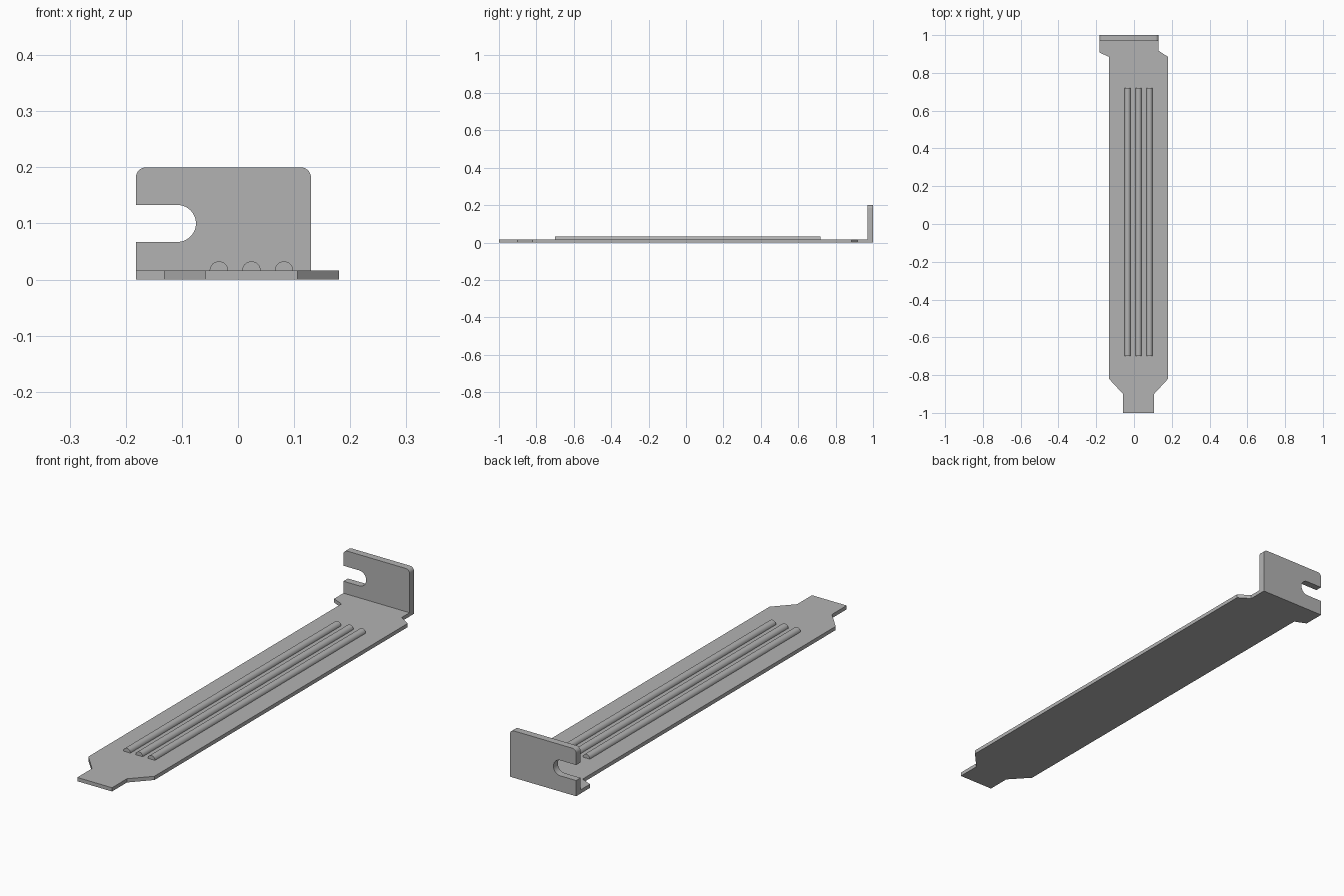
import bpy, bmesh
from math import sin, cos, radians
from mathutils import Vector

cube = bpy.data.objects.get("Cube")
if cube:
    bpy.data.objects.remove(cube, do_unlink=True)

steel = bpy.data.materials.new("grey_steel")
steel.use_nodes = True
GREY = (0.45, 0.45, 0.45, 1)
steel.diffuse_color = GREY
steel.node_tree.nodes["Principled BSDF"].inputs["Base Color"].default_value = GREY


def arc(cx, cz, r, start, end, steps):
    """Points along a circular arc, angles in degrees."""
    angles = [radians(start + (end - start) * i / steps) for i in range(steps + 1)]
    return [(cx + r * cos(a), cz + r * sin(a)) for a in angles]


def extrude_profile(name, points, direction, smooth=True):
    """Solid made by sweeping a closed profile along a straight line."""
    bm = bmesh.new()
    face = bm.faces.new([bm.verts.new(p) for p in points])
    swept = bmesh.ops.extrude_face_region(bm, geom=[face], use_keep_orig=True)
    verts = [v for v in swept["geom"] if isinstance(v, bmesh.types.BMVert)]
    bmesh.ops.translate(bm, verts=verts, vec=Vector(direction))
    bmesh.ops.recalc_face_normals(bm, faces=bm.faces)
    mesh = bpy.data.meshes.new(name)
    bm.to_mesh(mesh)
    bm.free()
    mesh.materials.append(steel)
    obj = bpy.data.objects.new(name, mesh)
    bpy.context.collection.objects.link(obj)
    if smooth:
        bpy.ops.object.select_all(action="DESELECT")
        obj.select_set(True)
        bpy.context.view_layer.objects.active = obj
        bpy.ops.object.shade_smooth_by_angle(angle=radians(30))
    return obj


THICK = 0.016
LEFT, RIGHT = 0.13, -0.182
FLANGE_Y, BACK_Y = 0.97, 1.0

# Long flat plate with a narrow tongue at the front and an offset back end
outline = [(-0.058, -1), (0.106, -1), (0.106, -0.9), (0.18, -0.82),
           (0.18, 0.885), (LEFT, 0.917), (LEFT, FLANGE_Y), (RIGHT, FLANGE_Y),
           (RIGHT, 0.907), (-0.132, 0.885), (-0.132, -0.82), (-0.058, -0.9)]
extrude_profile("plate", [(x, y, 0) for x, y in outline], (0, 0, THICK), False)

# Upright flange with rounded top corners and an open screw slot
top, corner, slot = 0.2, 0.018, 0.033
profile = [(RIGHT, 0), (LEFT, 0)]
profile += arc(LEFT - corner, top - corner, corner, 0, 90, 8)
profile += arc(RIGHT + corner, top - corner, corner, 90, 180, 8)
profile += [(RIGHT, 0.1 + slot)]
profile += arc(-0.108, 0.1, slot, 90, -90, 24)
profile += [(RIGHT, 0.1 - slot)]
extrude_profile("mounting_flange", [(x, FLANGE_Y, z) for x, z in profile],
                (0, BACK_Y - FLANGE_Y, 0))

# Three half-round stiffening ribs
for i in range(3):
    section = arc(-0.034 + 0.058 * i, THICK, 0.0165, 0, 180, 16)
    extrude_profile(f"rib_{i + 1}", [(x, -0.7, z) for x, z in section], (0, 1.42, 0))
